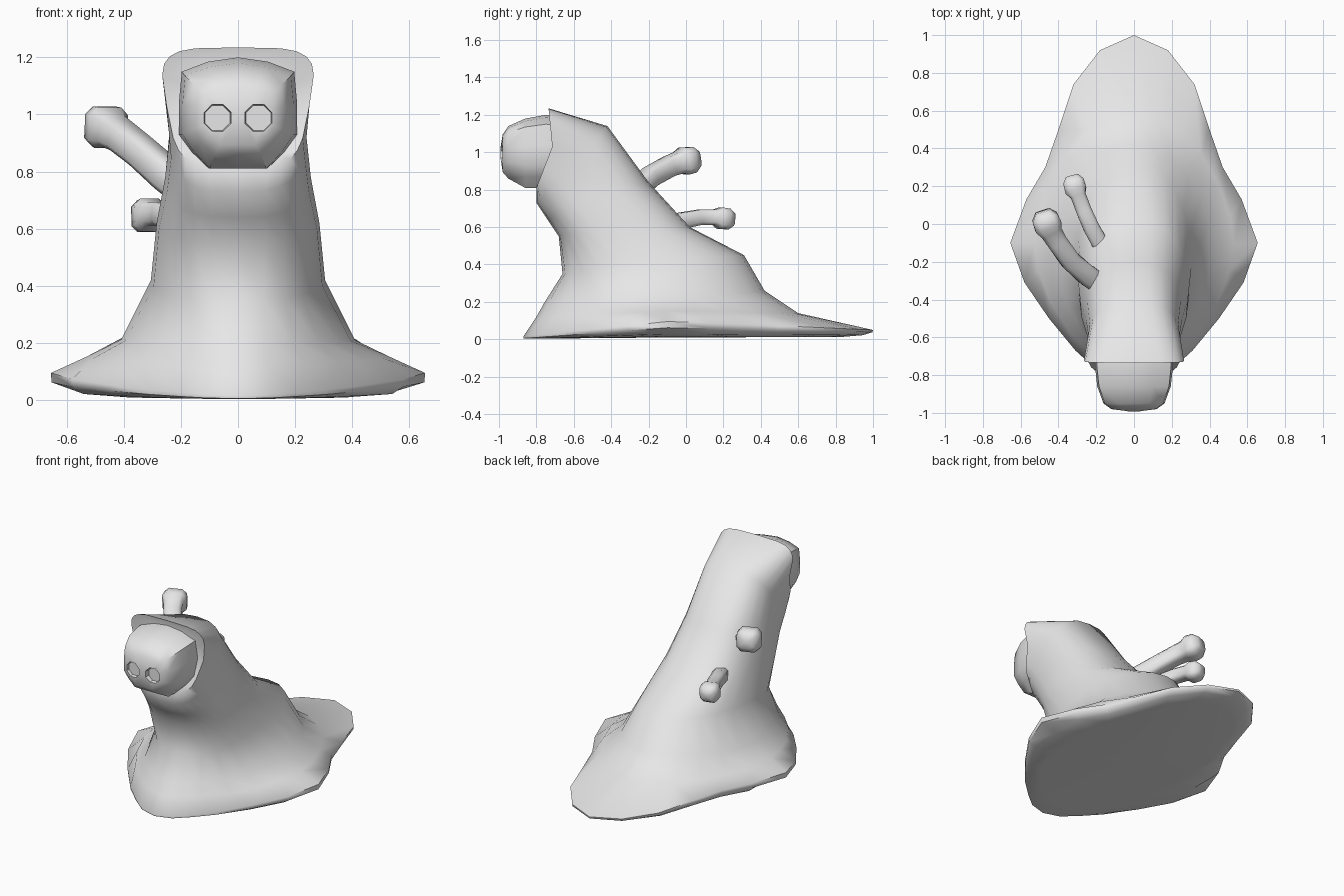
import bpy, bmesh, math
from mathutils import Vector

if "Cube" in bpy.data.objects:
    bpy.data.objects.remove(bpy.data.objects["Cube"])

grey = bpy.data.materials.new("soft_grey")
grey.diffuse_color = (0.8, 0.8, 0.8, 1)
grey.use_nodes = True
grey.node_tree.nodes["Principled BSDF"].inputs["Base Color"].default_value = grey.diffuse_color


def smooth(obj, angle):
    bpy.ops.object.select_all(action='DESELECT')
    obj.select_set(True)
    bpy.context.view_layer.objects.active = obj
    bpy.ops.object.shade_smooth_by_angle(angle=math.radians(angle))


def make_loft(name, rings, angle=40):
    """Skin a list of equally long point rings into one closed object."""
    bm = bmesh.new()
    loops = [[bm.verts.new(p) for p in r] for r in rings]
    n = len(loops[0])
    for a, b in zip(loops, loops[1:]):
        for i in range(n):
            j = (i + 1) % n
            bm.faces.new((a[i], a[j], b[j], b[i]))
    for loop in (loops[0], loops[-1]):
        centre = bm.verts.new(sum((v.co for v in loop), Vector()) / n)
        for i in range(n):
            bm.faces.new((loop[i], loop[(i + 1) % n], centre))
    bmesh.ops.recalc_face_normals(bm, faces=bm.faces)
    mesh = bpy.data.meshes.new(name)
    bm.to_mesh(mesh)
    bm.free()
    obj = bpy.data.objects.new(name, mesh)
    bpy.context.collection.objects.link(obj)
    mesh.materials.append(grey)
    smooth(obj, angle)
    return obj


def super_unit(i, n, e_back, e_front=None, offset=0.0):
    """Point i of n on a unit superellipse, with own exponents back and front."""
    a = math.tau * (i + offset) / n
    c, s = math.cos(a), math.sin(a)
    e = e_back if c >= 0 or e_front is None else e_front
    return (math.copysign(abs(c) ** (2 / e), c), math.copysign(abs(s) ** (2 / e), s))


def tilted_ring(front, side, back, e_front, e_back, flare=0.0, n=24):
    """Ring through a front (y, z), a side (x, y, z) and a back (y, z)."""
    w, ys, zs = side
    pts = []
    for i in range(n):
        t, s = super_unit(i, n, e_back, e_front)
        y, z = back if t > 0 else front
        pts.append((w * s * (1 + flare * t), ys + abs(t) * (y - ys), zs + abs(t) * (z - zs)))
    return pts


# Skirt outline on one side, from tail tip to front
SKIRT = [(0, 1.0), (0.18, 0.92), (0.32, 0.74), (0.40, 0.50), (0.47, 0.30), (0.57, 0.13),
         (0.655, -0.10), (0.58, -0.31), (0.45, -0.50), (0.31, -0.67), (0.20, -0.77),
         (0.11, -0.84), (0, -0.87)]


def skirt_ring(inset, limit, z_front, z_side, z_back):
    half = []
    for x, y in SKIRT:
        t = y / 1.0 if y > -0.1 else (y + 0.1) / 0.77
        end = z_back if y > -0.1 else z_front
        half.append((min(x * inset, limit), -0.1 + (y + 0.1) * inset,
                     z_side + (end - z_side) * abs(t)))
    return half + [(-x, y, z) for x, y, z in half[-2:0:-1]]


# Cloaked body: wide skirt with a tail, leaning up into a hood
make_loft("cloaked_body", [
    skirt_ring(0.84, 0.40, 0.004, 0.014, 0.012),
    skirt_ring(0.95, 0.54, 0.003, 0.028, 0.022),
    skirt_ring(0.997, 0.66, 0.005, 0.062, 0.038),
    skirt_ring(1.0, 0.66, 0.015, 0.095, 0.05),
    tilted_ring((-0.80, 0.12), (0.53, -0.11, 0.152), (0.60, 0.14), 1.65, 1.75),
    tilted_ring((-0.755, 0.20), (0.41, -0.13, 0.21), (0.42, 0.26), 1.85, 2.0),
    tilted_ring((-0.66, 0.35), (0.305, -0.22, 0.42), (0.31, 0.45), 2.2, 2.2),
    tilted_ring((-0.68, 0.55), (0.285, -0.40, 0.62), (0.02, 0.60), 2.5, 2.4),
    tilted_ring((-0.74, 0.64), (0.255, -0.50, 0.78), (-0.20, 0.84), 2.7, 2.5),
    tilted_ring((-0.80, 0.73), (0.24, -0.60, 0.92), (-0.42, 1.14), 2.9, 2.7),
    tilted_ring((-0.80, 0.81), (0.25, -0.715, 1.03), (-0.735, 1.235), 4.0, 4.2, 0.15),
    tilted_ring((-0.79, 0.83), (0.20, -0.71, 1.03), (-0.725, 1.19), 4.0, 4.2, 0.1),
], angle=55)

# Head: faceted block narrowing to a blunt face, flat chin below
HALF = [(0.0, 0.2), (0.105, 0.185), (0.197, 0.15), (0.207, 0.04),
        (0.207, -0.07), (0.165, -0.13), (0.105, -0.19)]
OUTLINE = HALF + [(0.0, -0.19)] + [(-x, z) for x, z in reversed(HALF[1:])]


def head_ring(y, sx, top, bottom):
    return [(x * sx, y, 1.0 + z * (top if z > 0 else bottom)) for x, z in OUTLINE]


head = make_loft("head", [
    head_ring(-0.70, 0.99, 0.99, 0.98),
    head_ring(-0.75, 1.0, 1.0, 1.0),
    head_ring(-0.86, 0.94, 0.90, 1.0),
    head_ring(-0.95, 0.78, 0.70, 0.74),
    head_ring(-0.98, 0.58, 0.48, 0.56),
    head_ring(-0.992, 0.15, 0.12, 0.15),
], angle=38)

# Eye sockets: shallow eight-sided recesses with flat bottoms
for side in (-1, 1):
    def eye_ring(radius, y):
        return [(side * 0.072 + radius * s, y, 0.988 + radius * t)
                for s, t in (super_unit(i, 8, 2, None, 0.5) for i in range(8))]
    cutter = make_loft("eye_cutter", [eye_ring(0.056, -1.05), eye_ring(0.051, -0.985),
                                      eye_ring(0.047, -0.962)])
    cutter.hide_render = True
    smooth(head, 38)
    cut = head.modifiers.new("eye_socket", 'BOOLEAN')
    cut.operation = 'DIFFERENCE'
    cut.object = cutter
    bpy.ops.object.modifier_apply(modifier=cut.name)
    bpy.data.objects.remove(cutter)
smooth(head, 38)


# Back stalks: curved tubes ending in squarish knobs
def make_stalk(name, path):
    pts = [Vector(p[:3]) for p in path]
    rings = []
    for k, p in enumerate(pts):
        d = (pts[min(k + 1, len(pts) - 1)] - pts[max(k - 1, 0)]).normalized()
        u = d.cross(Vector((0, 0, 1))).normalized()
        v = u.cross(d)
        rings.append([p + path[k][3] * (u * s + v * t)
                      for s, t in (super_unit(i, 8, 3.6, None, 0.5) for i in range(8))])
    make_loft(name, rings, angle=60)


make_stalk("upper_stalk", [
    (-0.16, -0.33, 0.72, 0.06), (-0.25, -0.27, 0.79, 0.058),
    (-0.34, -0.19, 0.87, 0.055), (-0.41, -0.09, 0.925, 0.056),
    (-0.44, -0.04, 0.943, 0.060), (-0.455, -0.01, 0.953, 0.076),
    (-0.472, 0.035, 0.960, 0.072), (-0.483, 0.068, 0.965, 0.042)])
make_stalk("lower_stalk", [
    (-0.17, -0.12, 0.60, 0.046), (-0.225, -0.02, 0.635, 0.045),
    (-0.265, 0.07, 0.652, 0.043), (-0.295, 0.15, 0.652, 0.043),
    (-0.308, 0.18, 0.648, 0.060), (-0.320, 0.225, 0.643, 0.058),
    (-0.328, 0.255, 0.640, 0.034)])
